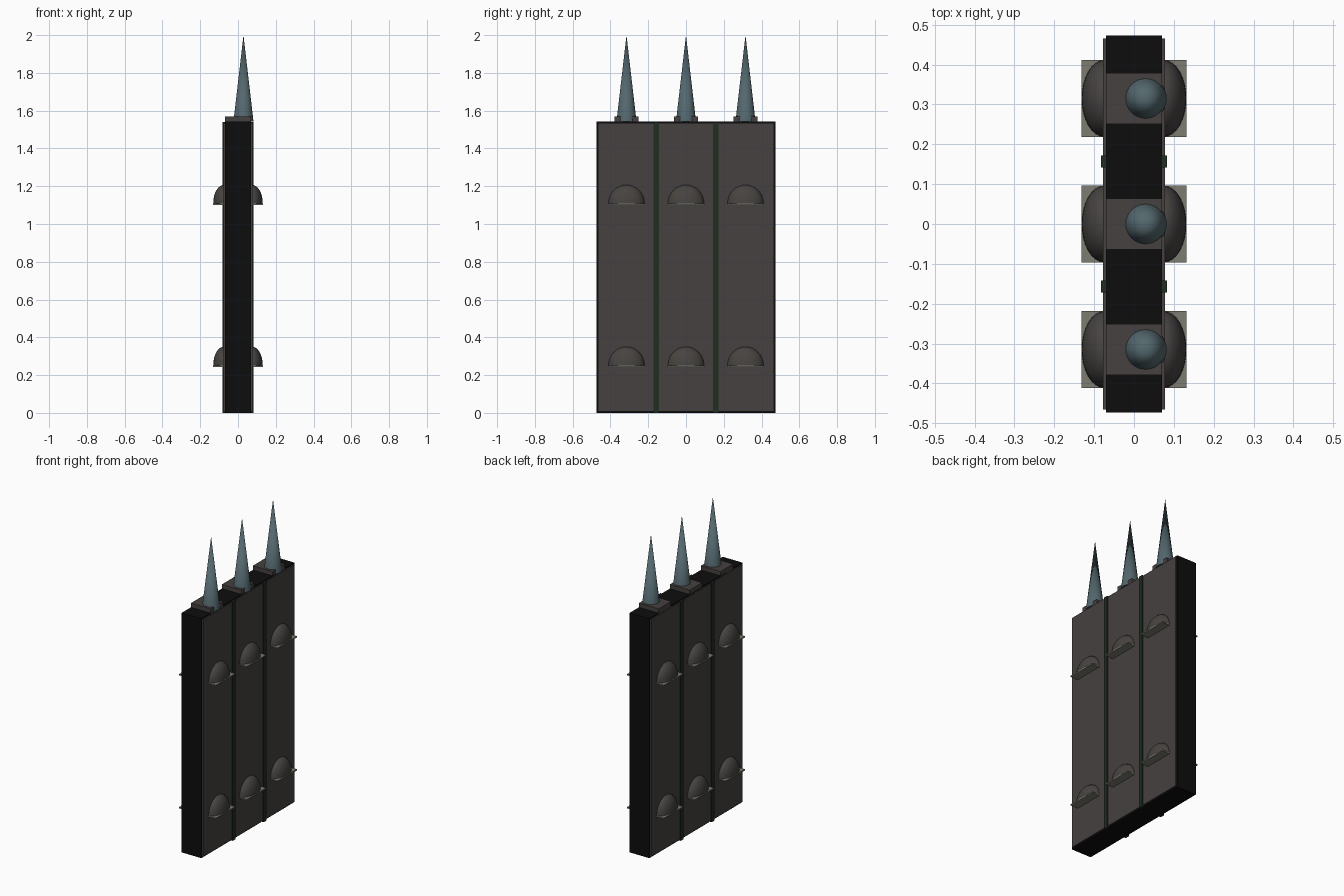
import bpy, bmesh, math
from mathutils import Matrix

if "Cube" in bpy.data.objects:
    bpy.data.objects.remove(bpy.data.objects["Cube"])


def material(name, rgb):
    m = bpy.data.materials.new(name)
    m.diffuse_color = (*rgb, 1)
    m.use_nodes = True
    m.node_tree.nodes["Principled BSDF"].inputs["Base Color"].default_value = m.diffuse_color
    return m


BLACK = material("black", (0.004, 0.004, 0.004))
BROWN = material("brown grey", (0.062, 0.052, 0.051))
DOME = material("dome grey", (0.062, 0.056, 0.052))
GREEN = material("dark green", (0.014, 0.026, 0.015))
STEEL = material("blue steel", (0.088, 0.138, 0.155))
PALE = material("pale olive grey", (0.2, 0.2, 0.165))


def finish(bm, name, mat, smooth=False):
    bmesh.ops.recalc_face_normals(bm, faces=bm.faces)
    me = bpy.data.meshes.new(name)
    bm.to_mesh(me)
    bm.free()
    me.materials.append(mat)
    ob = bpy.data.objects.new(name, me)
    bpy.context.collection.objects.link(ob)
    if smooth:
        bpy.ops.object.select_all(action='DESELECT')
        ob.select_set(True)
        bpy.context.view_layer.objects.active = ob
        bpy.ops.object.shade_smooth_by_angle(angle=math.radians(40))
    return ob


def box(name, mat, x0, x1, y0, y1, z0, z1):
    bm = bmesh.new()
    mtx = Matrix.Translation(((x0 + x1) / 2, (y0 + y1) / 2, (z0 + z1) / 2))
    mtx = mtx @ Matrix.Diagonal((x1 - x0, y1 - y0, z1 - z0, 1))
    bmesh.ops.create_cube(bm, size=1, matrix=mtx)
    return finish(bm, name, mat)


def dome(name, side, y, z):
    # quarter ellipsoid standing on its shelf
    bm = bmesh.new()
    bmesh.ops.create_uvsphere(bm, u_segments=32, v_segments=16, radius=1)
    for plane in ((0, 0, -1), (-side, 0, 0)):
        geom = bm.verts[:] + bm.edges[:] + bm.faces[:]
        bmesh.ops.bisect_plane(bm, geom=geom, dist=1e-5, plane_co=(0, 0, 0),
                               plane_no=plane, clear_outer=True)
        bmesh.ops.holes_fill(bm, edges=[e for e in bm.edges if e.is_boundary])
    bmesh.ops.transform(bm, verts=bm.verts, matrix=Matrix.Translation((side * 0.075, y, z))
                        @ Matrix.Diagonal((0.056, 0.096, 0.098, 1)))
    finish(bm, name, DOME, True)


# black core slab
box("core", BLACK, -0.07, 0.07, -0.473, 0.473, 0, 1.543)

for s in (-1, 1):
    # face panel and the strips dividing it
    x = sorted((s * 0.065, s * 0.078))
    box("face_panel", BROWN, *x, -0.465, 0.465, 0.008, 1.536)
    for y in (-0.157, 0.157):
        x = sorted((s * 0.07, s * 0.083))
        box("divider_strip", GREEN, *x, y - 0.015, y + 0.015, 0, 1.54)
    # domes with shelves
    for y in (-0.315, 0, 0.315):
        for z in (0.252, 1.109):
            dome("dome", s, y, z)
            x = sorted((s * 0.072, s * 0.132))
            box("dome_shelf", PALE, *x, y - 0.097, y + 0.097, z - 0.008, z)

# spikes on mounting blocks
for y in (-0.315, 0, 0.315):
    box("spike_block", BROWN, -0.07, 0.07, y - 0.064, y + 0.064, 1.53, 1.57)
    bm = bmesh.new()
    bmesh.ops.create_cone(bm, cap_ends=True, segments=32, radius1=0.053, radius2=0,
                          depth=0.457, matrix=Matrix.Translation((0.029, y, 1.7715)))
    finish(bm, "spike", STEEL, True)
